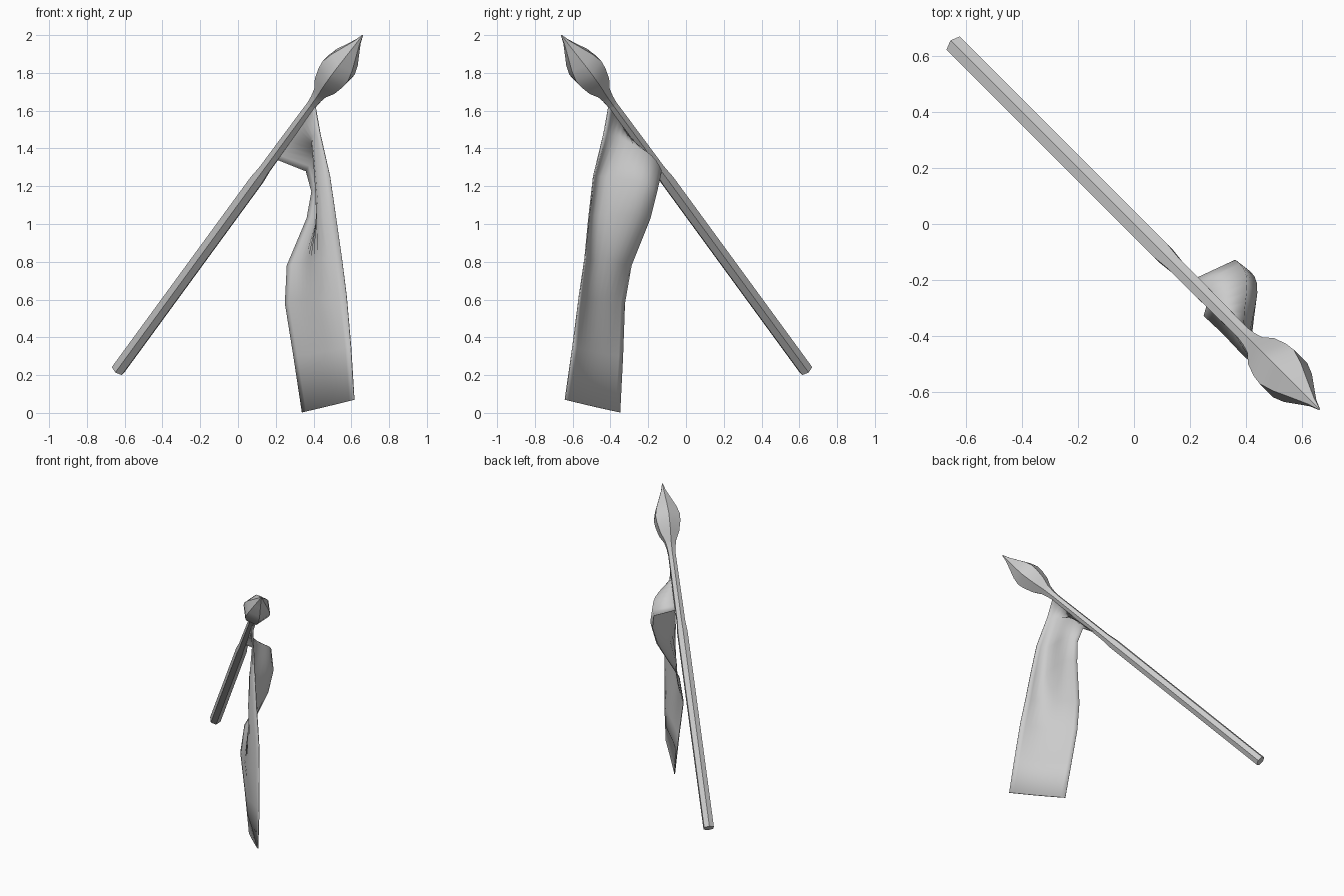
import bpy, math
from mathutils import Vector

if "Cube" in bpy.data.objects:
    bpy.data.objects.remove(bpy.data.objects["Cube"])

START = Vector((-0.635, 0.635, 0.228))
TIP = Vector((0.66, -0.66, 2.0))
AXIS = (TIP - START).normalized()
LENGTH = (TIP - START).length
SIDE = AXIS.cross(Vector((0, 0, 1))).normalized()
UP = SIDE.cross(AXIS)


def make_object(name, verts, faces, angle):
    mesh = bpy.data.meshes.new(name)
    mesh.from_pydata(verts, [], faces)
    obj = bpy.data.objects.new(name, mesh)
    bpy.context.collection.objects.link(obj)
    bpy.ops.object.select_all(action='DESELECT')
    obj.select_set(True)
    bpy.context.view_layer.objects.active = obj
    bpy.ops.object.mode_set(mode='EDIT')
    bpy.ops.mesh.select_all(action='SELECT')
    bpy.ops.mesh.normals_make_consistent(inside=False)
    bpy.ops.object.mode_set(mode='OBJECT')
    bpy.ops.object.shade_smooth_by_angle(angle=math.radians(angle))
    return obj


def lathe(name, profile, sides=6):
    """Six-sided body along the shaft axis from (distance, radius) pairs."""
    verts, faces = [], []
    for s, r in profile:
        for i in range(sides):
            a = math.tau * i / sides
            verts.append(START + AXIS * s + (UP * math.cos(a) + SIDE * math.sin(a)) * r)
    for k in range(len(profile) - 1):
        for i in range(sides):
            j = (i + 1) % sides
            faces.append((k * sides + i, k * sides + j, (k + 1) * sides + j, (k + 1) * sides + i))
    last = (len(profile) - 1) * sides
    faces += [tuple(range(sides)), tuple(range(last, last + sides))]
    return make_object(name, verts, faces, 35)


# Shaft: thick grip, small step, slimmer upper part
lathe("shaft", [(0, .039), (1.45, .039), (1.47, .037), (1.53, .032), (1.7, .031), (2.03, .028)])

# Bulbous pointed head
L = LENGTH
lathe("spear_head", [(2.02, .028), (L - .48, .033), (L - .43, .044), (L - .37, .076), (L - .30, .094),
                     (L - .25, .099), (L - .19, .082), (L - .11, .045), (L - .05, .018), (L, .003)])

# Cloth banner: each row gives inner edge, middle, outer edge and depth of the S-fold
rows = [
    ((.21, -.20, 1.34), (.31, -.31, 1.48), (.41, -.41, 1.62), 0),
    ((.36, -.13, 1.28), (.395, -.28, 1.42), (.435, -.435, 1.48), .03),
    ((.39, -.155, 1.17), (.42, -.335, 1.24), (.488, -.49, 1.25), .05),
    ((.365, -.19, 1.03), (.42, -.375, 1.05), (.52, -.515, 1.03), .05),
    ((.26, -.29, .78), (.385, -.43, .80), (.55, -.535, .82), .02),
    ((.25, -.325, .58), (.385, -.46, .60), (.575, -.565, .62), .01),
    ((.295, -.335, .30), (.435, -.47, .32), (.598, -.60, .35), 0),
    ((.34, -.35, 0.003), (.475, -.495, .035), (.615, -.64, .07), 0),
]
COLS = 12
FOLD_DIR = Vector((1, 1, 0)).normalized()
verts, faces = [], []
for a, m, b, fold in rows:
    a, m, b = Vector(a), Vector(m), Vector(b)
    for c in range(COLS + 1):
        t = c / COLS
        p = a * (1 - t) * (1 - 2 * t) + m * 4 * t * (1 - t) + b * t * (2 * t - 1)
        verts.append(p + FOLD_DIR * fold * math.sin(math.tau * t))
n = COLS + 1
for r in range(len(rows) - 1):
    for c in range(COLS):
        faces.append((r * n + c, r * n + c + 1, (r + 1) * n + c + 1, (r + 1) * n + c))
banner = make_object("banner", verts, faces, 80)
solid = banner.modifiers.new("thickness", 'SOLIDIFY')
solid.thickness = 0.006
solid.offset = 0
